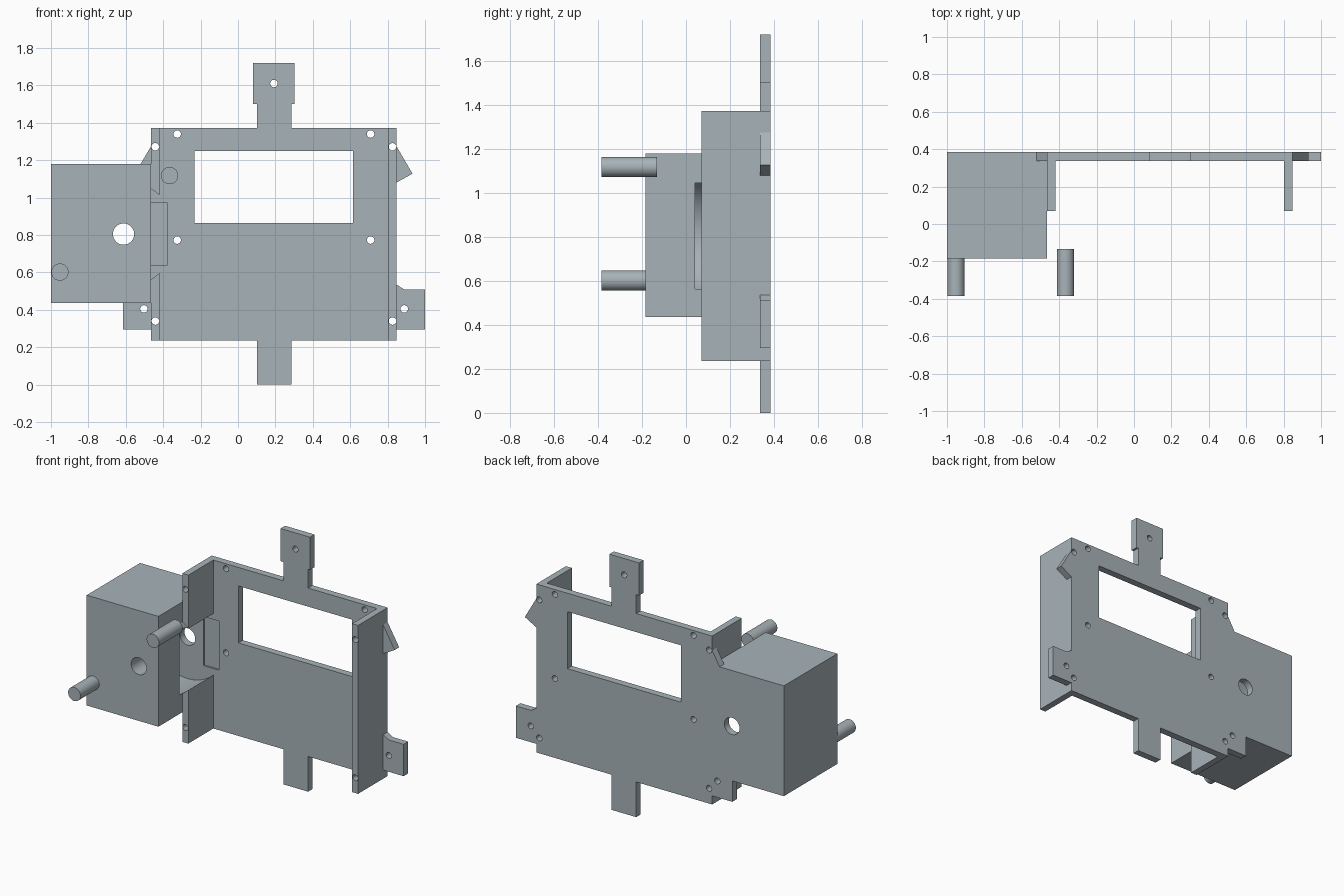
import bpy, bmesh
from math import cos, sin, pi

if "Cube" in bpy.data.objects:
    bpy.data.objects.remove(bpy.data.objects["Cube"])

FRONT, BACK = 0.337, 0.385     # plate faces in y
MID = 0.192                    # symmetry axis of the plate
WALL = -0.465                  # left edge of plate / right edge of the housing
RIGHT = 0.847                  # right edge of the plate

# Blue-grey finish
finish = bpy.data.materials.new("blue_grey")
finish.diffuse_color = (0.39, 0.45, 0.48, 1.0)
finish.use_nodes = True
finish.node_tree.nodes["Principled BSDF"].inputs["Base Color"].default_value = finish.diffuse_color


def prism(name, pts, y0, y1):
    """Extrude an x-z profile from y0 to y1."""
    bm = bmesh.new()
    face = bm.faces.new([bm.verts.new((x, y0, z)) for x, z in pts])
    ext = bmesh.ops.extrude_face_region(bm, geom=[face])
    for v in ext["geom"]:
        if isinstance(v, bmesh.types.BMVert):
            v.co.y = y1
    bmesh.ops.recalc_face_normals(bm, faces=bm.faces[:])
    me = bpy.data.meshes.new(name)
    bm.to_mesh(me)
    bm.free()
    me.materials.append(finish)
    ob = bpy.data.objects.new(name, me)
    bpy.context.collection.objects.link(ob)
    return ob


def rect(x0, x1, z0, z1):
    return [(x0, z0), (x1, z0), (x1, z1), (x0, z1)]


def circle(x, z, r, n=32):
    return [(x + r * cos(2 * pi * i / n), z + r * sin(2 * pi * i / n)) for i in range(n)]


def combine(target, other, op):
    """Apply a boolean and remove the helper."""
    mod = target.modifiers.new("bool", "BOOLEAN")
    mod.operation, mod.solver, mod.object = op, "EXACT", other
    bpy.context.view_layer.objects.active = target
    bpy.ops.object.modifier_apply(modifier=mod.name)
    bpy.data.objects.remove(other)


def smooth(ob):
    bpy.ops.object.select_all(action="DESELECT")
    ob.select_set(True)
    bpy.context.view_layer.objects.active = ob
    bpy.ops.object.shade_smooth_by_angle(angle=pi / 6)


# Back plate outline with top, bottom and side tabs
outline = [
    (0.102, 0.0), (0.287, 0.0), (0.287, 0.237), (RIGHT, 0.237), (RIGHT, 0.295),
    (1.0, 0.295), (1.0, 0.51), (0.887, 0.51), (RIGHT, 0.535),
    (RIGHT, 1.08), (0.933, 1.128), (RIGHT, 1.275), (RIGHT, 1.373),
    (0.287, 1.373), (0.287, 1.5), (0.302, 1.5), (0.302, 1.72),
    (0.081, 1.72), (0.081, 1.5), (0.102, 1.5), (0.102, 1.373),
    (WALL, 1.373), (WALL, 1.275), (-0.55, 1.13), (-0.55, 0.51),
    (-0.615, 0.51), (-0.615, 0.295), (WALL, 0.295), (WALL, 0.237), (0.102, 0.237)]
frame = prism("mounting_frame", outline, FRONT, BACK)

# Side housing and the two flanges
combine(frame, prism("housing", rect(-1.0, WALL, 0.436, 1.18), -0.184, BACK), "UNION")
for x0, x1 in ((WALL, -0.42), (0.802, RIGHT)):
    combine(frame, prism("flange", rect(x0, x1, 0.237, 1.373), 0.07, BACK), "UNION")

# Round cavity through housing and flange, shallow recess, display window
combine(frame, prism("cavity", circle(-0.612, 0.805, 0.283, 64), 0.042, FRONT), "DIFFERENCE")
combine(frame, prism("recess", rect(-0.495, -0.376, 0.641, 0.972), 0.30, 0.349), "DIFFERENCE")
combine(frame, prism("window", rect(-0.233, 0.616, 0.864, 1.248), 0.30, 0.45), "DIFFERENCE")

# Shaft hole and screw holes
holes = [(MID, 1.61), (-0.503, 0.405), (0.889, 0.405)]
for dx, z in ((0.517, 1.34), (0.517, 0.773), (0.634, 1.272), (0.634, 0.34)):
    holes += [(MID - dx, z), (MID + dx, z)]
combine(frame, prism("shaft_hole", circle(-0.612, 0.805, 0.057), -0.5, 0.5), "DIFFERENCE")
for x, z in holes:
    combine(frame, prism("screw_hole", circle(x, z, 0.02, 24), -0.5, 0.5), "DIFFERENCE")
smooth(frame)

# Front pins: lower one on the housing, upper one free-standing
for name, x, z, y1 in (("lower_pin", -0.952, 0.602, -0.184), ("upper_pin", -0.366, 1.118, -0.133)):
    smooth(prism(name, circle(x, z, 0.046), -0.385, y1))
